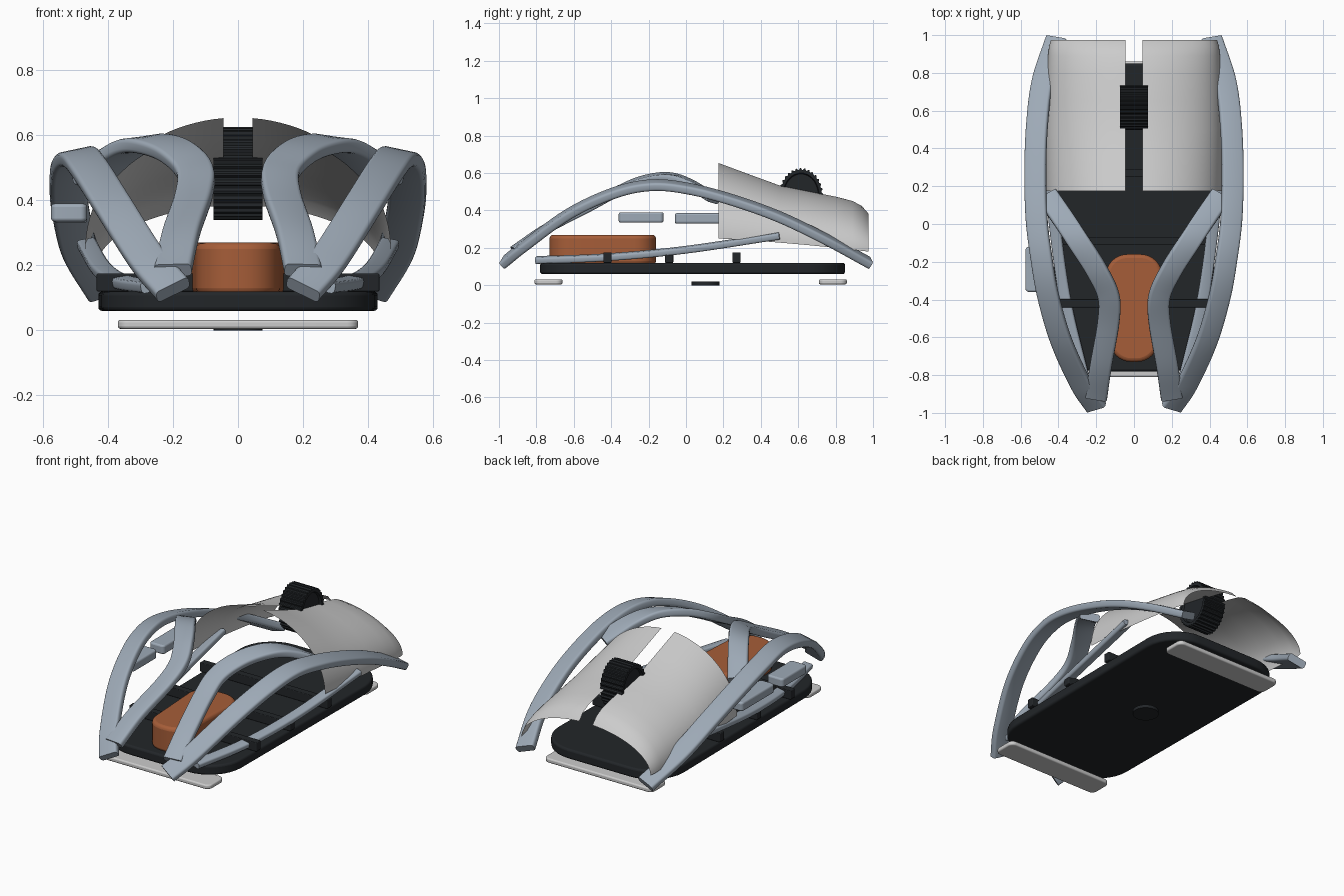
import bpy, bmesh, math
from mathutils import Vector

if "Cube" in bpy.data.objects:
    bpy.data.objects.remove(bpy.data.objects["Cube"])


def material(name, r, g, b):
    m = bpy.data.materials.new(name)
    m.diffuse_color = (r, g, b, 1)
    m.use_nodes = True
    m.node_tree.nodes["Principled BSDF"].inputs["Base Color"].default_value = m.diffuse_color
    return m


RAIL = material("blue_grey", 0.34, 0.40, 0.47)
DARK = material("dark", 0.016, 0.019, 0.022)
ORANGE = material("orange", 0.38, 0.11, 0.04)
WHITE = material("off_white", 0.68, 0.70, 0.70)


def finish(bm, name, mat, bevel=0, angle=35):
    bmesh.ops.recalc_face_normals(bm, faces=bm.faces)
    me = bpy.data.meshes.new(name)
    bm.to_mesh(me)
    bm.free()
    ob = bpy.data.objects.new(name, me)
    bpy.context.collection.objects.link(ob)
    me.materials.append(mat)
    bpy.ops.object.select_all(action='DESELECT')
    ob.select_set(True)
    bpy.context.view_layer.objects.active = ob
    bpy.ops.object.shade_smooth_by_angle(angle=math.radians(angle))
    if bevel:
        b = ob.modifiers.new("bevel", 'BEVEL')
        b.width, b.segments, b.limit_method = bevel, 3, 'ANGLE'
        b.angle_limit = math.radians(40)
    return ob


def plate(name, mat, y0, y1, z0, z1, front, back, radius, bevel, x=0):
    """Rounded, optionally tapered plate; front/back are half widths."""
    bm = bmesh.new()
    ring = []
    for sx, sy, a0 in ((1, 1, 0), (-1, 1, 90), (-1, -1, 180), (1, -1, 270)):
        half = back if sy > 0 else front
        cx, cy = sx * (half - radius), (y1 - radius if sy > 0 else y0 + radius)
        for i in range(9):
            a = math.radians(a0 + i * 90 / 8)
            ring.append(bm.verts.new((x + cx + radius * math.cos(a), cy + radius * math.sin(a), z0)))
    f = bm.faces.new(ring)
    ext = bmesh.ops.extrude_face_region(bm, geom=[f])
    for v in ext["geom"]:
        if isinstance(v, bmesh.types.BMVert):
            v.co.z = z1
    return finish(bm, name, mat, bevel)


def spline(pts, t):
    """Catmull-Rom through pts, t in 0..len-1."""
    i = min(int(t), len(pts) - 2)
    u = t - i
    p1, p2 = pts[i], pts[i + 1]
    p0 = pts[i - 1] if i else p1 * 2 - p2
    p3 = pts[i + 2] if i + 2 < len(pts) else p2 * 2 - p1
    return 0.5 * (2 * p1 + (p2 - p0) * u + (2 * p0 - 5 * p1 + 4 * p2 - p3) * u * u
                  + (3 * p1 - p0 - 3 * p2 + p3) * u ** 3)


def rail(name, side, path, width, thick, tilt, steps=8):
    """Sweep a rounded flat band along a path; tilt lowers the outer edge."""
    pts = [Vector((x * side, y, z)) for x, y, z in path]
    n = (len(pts) - 1) * steps
    line = [spline(pts, k / steps) for k in range(n + 1)]
    w, h, c = width / 2, thick / 2, thick * 0.3
    sect = []
    for sx, sy, a0 in ((1, 1, 0), (-1, 1, 90), (-1, -1, 180), (1, -1, 270)):
        for a in (0, 30, 60, 90):
            r = math.radians(a0 + a)
            sect.append((sx * (w - c) + c * math.cos(r), sy * (h - c) + c * math.sin(r)))
    bm = bmesh.new()
    rings = []
    for k, p in enumerate(line):
        tan = (line[min(k + 1, n)] - line[max(k - 1, 0)]).normalized()
        t = math.radians(tilt)
        lat = Vector((side * math.cos(t), 0, -math.sin(t)))
        lat = (lat - tan * lat.dot(tan)).normalized()
        up = lat.cross(tan) * side
        rings.append([bm.verts.new(p + lat * a + up * b) for a, b in sect])
    m = len(sect)
    for r0, r1 in zip(rings, rings[1:]):
        for j in range(m):
            bm.faces.new((r0[j], r0[(j + 1) % m], r1[(j + 1) % m], r1[j]))
    bm.faces.new(rings[0])
    bm.faces.new(rings[-1])
    return finish(bm, name, RAIL)


# base, sensor window and glide feet
plate("base_plate", DARK, -0.78, 0.85, 0.06, 0.12, 0.42, 0.43, 0.22, 0.012)
plate("sensor_window", DARK, 0.03, 0.18, 0.0, 0.02, 0.075, 0.075, 0.0749, 0)
plate("front_foot", WHITE, -0.81, -0.66, 0.005, 0.032, 0.37, 0.37, 0.035, 0.008)
plate("rear_foot", WHITE, 0.71, 0.86, 0.005, 0.032, 0.37, 0.37, 0.035, 0.008)

# battery pod
plate("orange_pod", ORANGE, -0.73, -0.16, 0.11, 0.27, 0.13, 0.15, 0.115, 0.02)

# cross bars
for i, y in enumerate((-0.42, -0.09, 0.27)):
    plate(f"cross_bar_{i + 1}", DARK, y - 0.022, y + 0.022, 0.12, 0.175, 0.435, 0.435, 0.006, 0.004)

# thumb buttons, left side only
plate("thumb_button_front", RAIL, -0.36, -0.12, 0.335, 0.39, 0.055, 0.055, 0.02, 0.01, x=-0.52)
plate("thumb_button_rear", RAIL, -0.06, 0.26, 0.33, 0.385, 0.05, 0.05, 0.02, 0.01, x=-0.515)

# rails, mirrored on both sides
OUTER = [(0.20, -0.97, 0.125), (0.28, -0.85, 0.22), (0.385, -0.62, 0.385), (0.455, -0.38, 0.495),
         (0.49, -0.18, 0.535), (0.515, 0.02, 0.515), (0.522, 0.25, 0.455), (0.515, 0.5, 0.365),
         (0.485, 0.75, 0.245), (0.41, 0.98, 0.12)]
INNER = [(0.20, -0.92, 0.185), (0.175, -0.75, 0.30), (0.135, -0.52, 0.42), (0.135, -0.38, 0.495),
         (0.20, -0.24, 0.555), (0.29, -0.10, 0.575), (0.37, 0.02, 0.54), (0.46, 0.15, 0.46)]
LOWER = [(0.27, -0.80, 0.135), (0.36, -0.42, 0.15), (0.42, 0.0, 0.19), (0.465, 0.5, 0.265)]
for side, tag in ((1, "right"), (-1, "left")):
    rail(f"outer_rail_{tag}", side, OUTER, 0.115, 0.045, 12)
    rail(f"inner_rail_{tag}", side, INNER, 0.115, 0.045, 8)
    rail(f"lower_rail_{tag}", side, LOWER, 0.06, 0.035, 10)

# curved palm shells: y, top z, bottom z, half width
SHELL = [(0.175, 0.655, 0.25, 0.47), (0.35, 0.59, 0.24, 0.472), (0.5, 0.535, 0.228, 0.47),
         (0.65, 0.505, 0.215, 0.465), (0.8, 0.475, 0.2, 0.46), (0.89, 0.452, 0.19, 0.455),
         (0.94, 0.425, 0.184, 0.45), (0.975, 0.385, 0.18, 0.44)]
for side, tag in ((1, "right"), (-1, "left")):
    bm = bmesh.new()
    rows = []
    for y, top, bot, half in SHELL:
        a0 = math.asin(0.045 / half)
        row = []
        for i in range(25):
            a = a0 + (math.pi / 2 - a0) * i / 24
            row.append(bm.verts.new((side * half * math.sin(a), y, bot + (top - bot) * math.cos(a))))
        rows.append(row)
    for r0, r1 in zip(rows, rows[1:]):
        for j in range(24):
            bm.faces.new((r0[j], r0[j + 1], r1[j + 1], r1[j]))
    finish(bm, f"palm_shell_{tag}", WHITE, angle=50)

# ribbed scroll wheel, slightly taller than long, with recessed hubs
bm = bmesh.new()
TEETH = 32
rings = []
for x, s in ((-0.06, 0), (-0.06, 0.78), (-0.075, 0.82), (-0.075, 1), (0.075, 1), (0.075, 0.82), (0.06, 0.78), (0.06, 0)):
    ring = []
    for k in range(TEETH * 4 if s else 0):
        a = 2 * math.pi * k / (TEETH * 4)
        r = s * (0.94 if s == 1 and k % 4 > 1 else 1)
        ring.append(bm.verts.new((x, 0.615 + 0.117 * r * math.cos(a), 0.483 + 0.143 * r * math.sin(a))))
    if ring:
        rings.append(ring)
for r0, r1 in zip(rings, rings[1:]):
    for j in range(len(r0)):
        k = (j + 1) % len(r0)
        bm.faces.new((r0[j], r0[k], r1[k], r1[j]))
bm.faces.new(rings[0])
bm.faces.new(rings[-1])
finish(bm, "scroll_wheel", DARK, angle=25)
